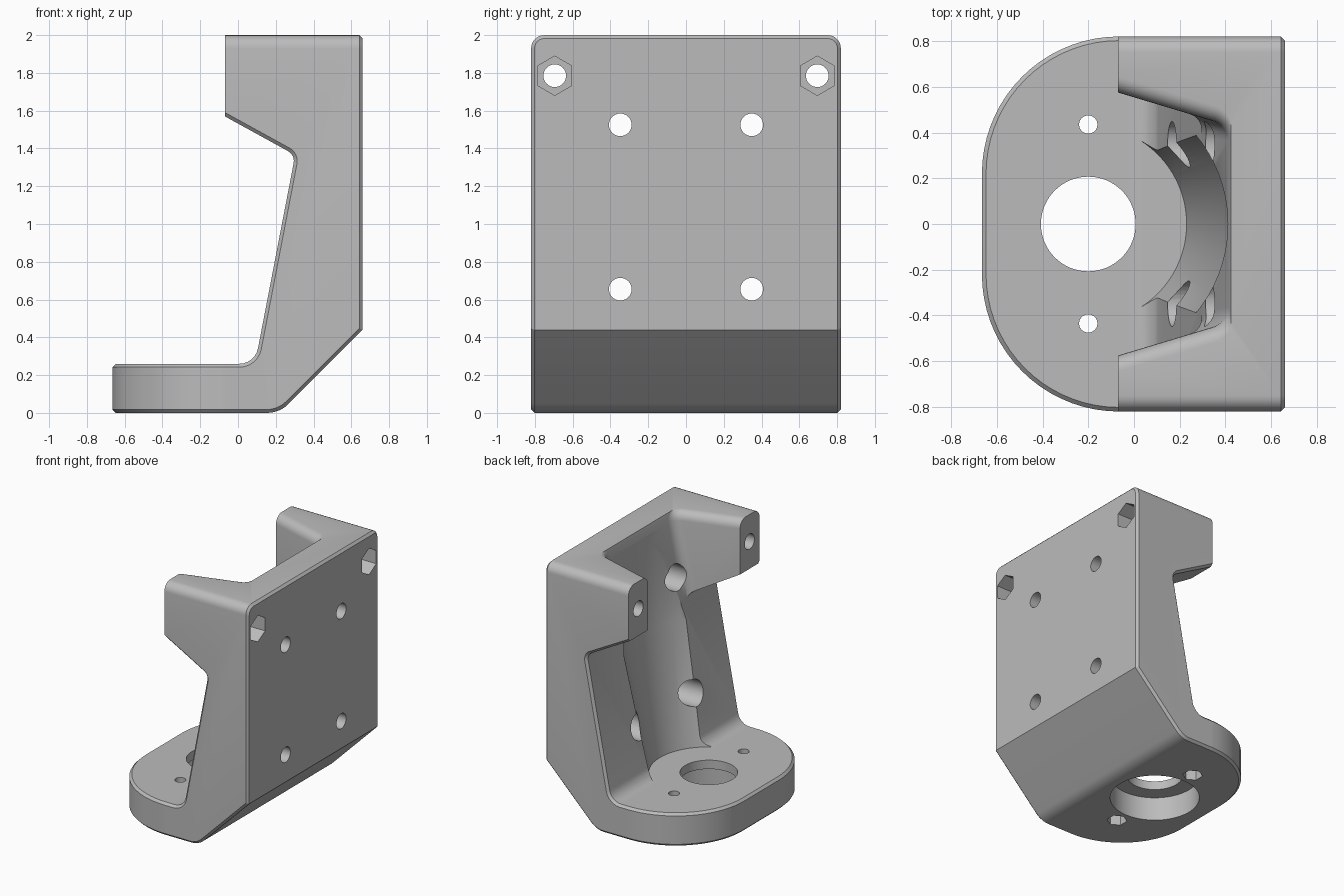
import bpy
import bmesh
from math import pi, cos, sin, tan, sqrt, radians
from mathutils import Vector

if "Cube" in bpy.data.objects:
    bpy.data.objects.remove(bpy.data.objects["Cube"], do_unlink=True)

HALF = 0.82      # half width in y
FRONT = -0.07    # x of the arm tips
TOP = 2.0
PLATE = 0.26     # base plate thickness
BORE_X = -0.2    # axis of the base bore
CHAMFER = 0.018
ROUND = 0.07


def wall_x(z):
    """Front surface of the leaning wall."""
    return 0.09 + 0.1925 * (z - PLATE)


def rounded(points, steps=6):
    """2D outline from (a, b, radius) corners."""
    out = []
    for i, (a, b, r) in enumerate(points):
        p = Vector((a, b))
        if r == 0:
            out.append(p)
            continue
        u = (Vector(points[i - 1][:2]) - p).normalized()
        v = (Vector(points[(i + 1) % len(points)][:2]) - p).normalized()
        half = u.angle(v) / 2
        centre = p + (u + v).normalized() * (r / sin(half))
        start = p + u * (r / tan(half)) - centre
        end = p + v * (r / tan(half)) - centre
        sweep = start.angle(end)
        for k in range(steps + 1):
            t = k / steps
            arc = (start * sin((1 - t) * sweep) + end * sin(t * sweep)) / sin(sweep)
            out.append(centre + arc)
    return out


def loft(sections):
    """Closed solid through matching rings of 3D points."""
    bm = bmesh.new()
    rings = [[bm.verts.new(p) for p in s] for s in sections]
    n = len(rings[0])
    bm.faces.new(rings[0])
    bm.faces.new(rings[-1])
    for lo, hi in zip(rings, rings[1:]):
        for i in range(n):
            j = (i + 1) % n
            bm.faces.new((lo[i], lo[j], hi[j], hi[i]))
    bmesh.ops.recalc_face_normals(bm, faces=bm.faces)
    return bm


def bevel_where(bm, test, offset, segments):
    """Bevel the sharp edges whose two ends satisfy the test."""
    edges = [e for e in bm.edges if e.calc_face_angle(0) > 1.0
             and test(e.verts[0].co, e.verts[1].co)]
    bmesh.ops.bevel(bm, geom=edges, offset=offset, segments=segments,
                    profile=0.5, affect='EDGES')


def to_object(bm, name):
    mesh = bpy.data.meshes.new(name)
    bm.to_mesh(mesh)
    bm.free()
    obj = bpy.data.objects.new(name, mesh)
    bpy.context.collection.objects.link(obj)
    return obj


def combine(target, bm, operation='DIFFERENCE'):
    tool = to_object(bm, "helper")
    tool.hide_render = True
    mod = target.modifiers.new("combine", 'BOOLEAN')
    mod.operation = operation
    mod.solver = 'EXACT'
    mod.object = tool
    bpy.context.view_layer.objects.active = target
    bpy.ops.object.modifier_apply(modifier=mod.name)
    bpy.data.objects.remove(tool, do_unlink=True)


def rod(axis, start, end, a, b, r, sides=32):
    """Cylinder or hexagonal prism along x or z."""
    ring = [(a + r * cos(pi / 2 + 2 * pi * k / sides),
             b + r * sin(pi / 2 + 2 * pi * k / sides)) for k in range(sides)]
    if axis == 'x':
        return loft([[(t, u, v) for u, v in ring] for t in (start, end)])
    return loft([[(u, v, t) for u, v in ring] for t in (start, end)])


# Upright wall with arms, from its side profile
profile = rounded([
    (FRONT, 0, 0), (0.22, 0, 0.16), (0.66, 0.44, 0), (0.66, TOP, 0),
    (FRONT, TOP, 0), (FRONT, 1.57, 0), (wall_x(1.365), 1.365, 0.06),
    (wall_x(PLATE), PLATE, 0.1), (FRONT, PLATE, 0)])
bm = loft([[(p.x, y, p.y) for p in profile] for y in (-HALF, HALF)])
bevel_where(bm, lambda a, b: min(a.z, b.z) > TOP - 0.001 and abs(a.y - b.y) < 0.01,
            ROUND, 6)
bevel_where(bm, lambda a, b: max(a.x, b.x) > FRONT + 0.01, CHAMFER, 1)
bracket = to_object(bm, "motor_bracket")

# Rounded base plate
outline = rounded([(-0.665, -HALF, 0.6), (-0.02, -HALF, 0),
                   (-0.02, HALF, 0), (-0.665, HALF, 0.6)], 18)
bm = loft([[(p.x, p.y, z) for p in outline] for z in (0, PLATE)])
bevel_where(bm, lambda a, b: min(a.x, b.x) < -0.03, CHAMFER, 1)
combine(bracket, bm, 'UNION')

# Notch between the arms, flaring at the top to round the arm edges
sections = []
for z in [1.2, TOP - ROUND] + [TOP - ROUND + ROUND * sin(radians(d))
                               for d in range(15, 91, 15)] + [TOP + 0.05]:
    rise = min(max(z - (TOP - ROUND), 0), ROUND)
    flare = ROUND - sqrt(max(ROUND ** 2 - rise ** 2, 0))
    back = wall_x(z) - 0.001

    def side(x):
        return 0.575 + flare - 0.3 * (x - FRONT)

    notch = rounded([(-0.2, -side(-0.2), 0), (back, -side(back), 0.09),
                     (back, side(back), 0.09), (-0.2, side(-0.2), 0)])
    sections.append([(p.x, p.y, z) for p in notch])
combine(bracket, loft(sections))

# Curved clearance hollow in the wall
sections = []
for z, r in ((PLATE + 0.001, 0.43), (1.2, 0.61), (TOP + 0.05, 0.61)):
    arc = [(BORE_X + r * cos(radians(d)), r * sin(radians(d)), z)
           for d in range(-57, 58, 3)]
    sections.append([(BORE_X, 0, z)] + arc)
combine(bracket, loft(sections))

# Centre bore and its wider recess underneath
combine(bracket, rod('z', -0.1, 0.28, BORE_X, 0, 0.207, 64))
combine(bracket, rod('z', -0.1, 0.19, BORE_X, 0, 0.33, 64))

for s in (-1, 1):
    # Base screw holes with nut pockets
    combine(bracket, rod('z', -0.1, 0.4, BORE_X, s * 0.435, 0.04))
    combine(bracket, rod('z', -0.1, 0.12, BORE_X, s * 0.435, 0.075, 6))
    # Arm bolt holes with nut pockets in the back
    combine(bracket, rod('x', -0.2, 0.8, s * 0.695, 1.785, 0.06))
    combine(bracket, rod('x', 0.46, 0.8, s * 0.695, 1.785, 0.104, 6))
    # Wall screw holes with head recesses
    for z in (0.655, 1.525):
        combine(bracket, rod('x', 0.0, 0.8, s * 0.348, z, 0.06))
        combine(bracket, rod('x', 0.0, 0.5, s * 0.348, z, 0.1))

# Plain grey finish
grey = bpy.data.materials.new("plain_grey")
grey.use_nodes = True
colour = (0.5, 0.5, 0.5, 1)
grey.diffuse_color = colour
grey.node_tree.nodes["Principled BSDF"].inputs["Base Color"].default_value = colour
bracket.data.materials.clear()
bracket.data.materials.append(grey)
for face in bracket.data.polygons:
    face.material_index = 0

bpy.ops.object.select_all(action='DESELECT')
bracket.select_set(True)
bpy.context.view_layer.objects.active = bracket
bpy.ops.object.shade_smooth_by_angle(angle=radians(30))
